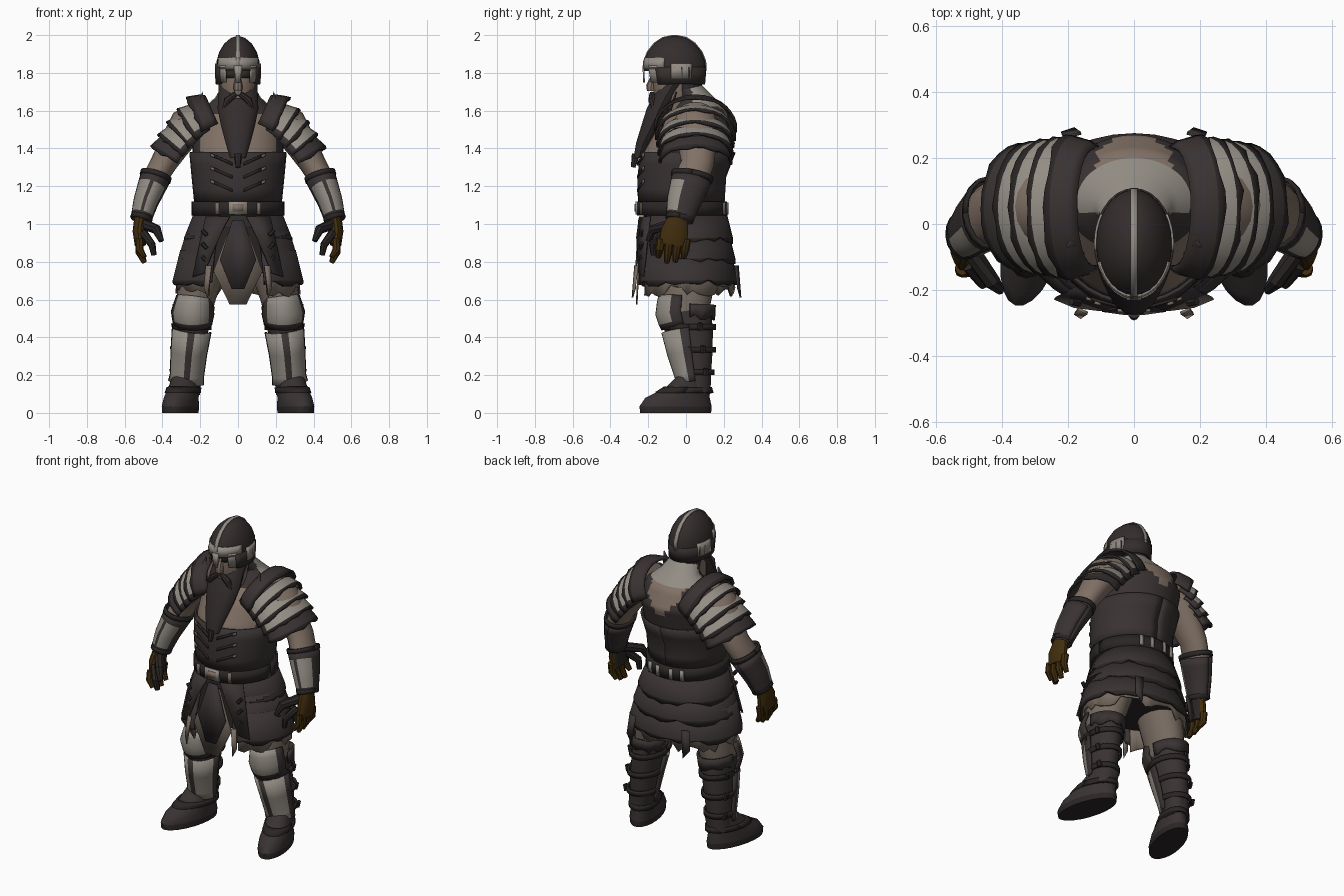
import bpy, bmesh, math, random
from mathutils import Vector

random.seed(4)
cube = bpy.data.objects.get("Cube")
if cube:
    bpy.data.objects.remove(cube)


def material(name, *rgb):
    m = bpy.data.materials.new(name)
    m.use_nodes = True
    m.diffuse_color = (*rgb, 1)
    m.node_tree.nodes["Principled BSDF"].inputs["Base Color"].default_value = (*rgb, 1)
    return m


LEATHER = material("dark leather", .041, .032, .032)
BLACK = material("black leather", .024, .019, .019)
METAL = material("worn steel", .29, .265, .23)
SKIN = material("skin", .22, .165, .13)
FUR = material("tan fur", .19, .15, .12)
GLOVE = material("brown glove", .055, .027, .004)
HAIR = material("dark hair", .034, .026, .026)
Y, Z = Vector((0, 1, 0)), Vector((0, 0, 1))


def skin_grid(name, rings, mats, closed, side=1, thick=0, rule=None):
    """Bridge rows of points; rule(row, column, centre) picks the material slot."""
    bm = bmesh.new()
    rows = [[bm.verts.new((p[0] * side, p[1], p[2])) for p in r] for r in rings]
    n = len(rows[0])
    for i in range(len(rows) - 1):
        for j in range(n if closed else n - 1):
            k = (j + 1) % n
            f = bm.faces.new((rows[i][j], rows[i][k], rows[i + 1][k], rows[i + 1][j]))
            if rule:
                c = f.calc_center_median()
                c.x *= side
                f.material_index = int(rule(i, j, c))
    if closed:
        bm.faces.new(rows[0])
        bm.faces.new(rows[-1])
    return finish(name, bm, mats, thick)


def finish(name, bm, mats, thick=0):
    bmesh.ops.recalc_face_normals(bm, faces=bm.faces)
    me = bpy.data.meshes.new(name)
    bm.to_mesh(me)
    bm.free()
    for m in mats:
        me.materials.append(m)
    ob = bpy.data.objects.new(name, me)
    bpy.context.collection.objects.link(ob)
    if thick:
        mod = ob.modifiers.new("thickness", "SOLIDIFY")
        mod.thickness, mod.offset = thick, 0
    bpy.ops.object.select_all(action="DESELECT")
    ob.select_set(True)
    bpy.context.view_layer.objects.active = ob
    bpy.ops.object.shade_smooth_by_angle(angle=math.radians(38))
    return ob


def loft(name, keys, mats, arc=None, n=16, sub=1, flat=False, side=1, thick=.012, rule=None, jag=0, grow=0, splay=0):
    """Elliptical rings (x, y, z, rx, ry), low to high; arc in degrees leaves an open plate."""
    ks = []
    for p, q in zip(keys, keys[1:]):
        ks += [[a + (b - a) * s / sub for a, b in zip(p, q)] for s in range(sub)]
    ks.append(list(keys[-1]))
    rings = []
    for i, k in enumerate(ks):
        lo, hi = ks[max(i - 1, 0)], ks[min(i + 1, len(ks) - 1)]
        t = Z if flat else (Vector(hi[:3]) - Vector(lo[:3])).normalized()
        a = Y.cross(t).normalized()
        b = t.cross(a)
        a0, a1 = arc or (0, 360)
        ring = []
        for j in range(n + 1 if arc else n):
            w = math.radians(a0 + (a1 - a0) * j / n)
            p = Vector(k[:3]) + a * (k[3] + grow) * math.cos(w) + b * (k[4] + grow) * math.sin(w)
            p.x -= p.y * splay
            if i == 0 and jag:
                p += t * random.uniform(-jag, jag)
            ring.append(p)
        rings.append(ring)
    return skin_grid(name, rings, mats, not arc, side, thick if arc else 0, rule)


def plate(name, pts, mat, side=1, thick=.009):
    bm = bmesh.new()
    bm.faces.new([bm.verts.new((p[0] * side, p[1], p[2])) for p in pts])
    return finish(name, bm, [mat], thick)


# Torso: bare chest and upper back, pale collar, leather elsewhere
torso = [(0, -.01, .98, .215, .205), (0, -.025, 1.12, .215, .212), (0, -.022, 1.25, .228, .217),
         (0, .01, 1.38, .24, .235), (0, .055, 1.5, .24, .215), (0, .075, 1.6, .2, .15), (0, .06, 1.67, .12, .09),
         (0, 0, 1.74, .08, .08)]


def torso_rule(i, j, c):
    if c.y < .03:
        return 1 if 1.36 < c.z < 1.58 and abs(c.x) < .21 else 0
    if c.z > 1.625:
        return 2
    return 1 if abs(c.x) < .11 and c.z > 1.45 + abs(c.x) else 0


loft("torso", torso, [LEATHER, SKIN, METAL], n=44, sub=6, flat=True, rule=torso_rule)
loft("vest", torso[1:4], [LEATHER], (-270, 90), n=32, sub=2, flat=True, grow=.012)
loft("belt", [(0, -.02, 1.045, .215, .21), (0, -.022, 1.12, .215, .21)], [BLACK], (0, 360), 32, flat=True,
     grow=.02, thick=.02)
plate("belt_buckle", [(-.05, -.262, 1.05), (.05, -.262, 1.05), (.05, -.262, 1.12), (-.05, -.262, 1.12)], METAL)
plate("buckle_centre", [(-.03, -.268, 1.065), (.03, -.268, 1.065), (.03, -.268, 1.105), (-.03, -.268, 1.105)], SKIN)
for s in (1, -1):
    for x in (.035, .1):
        y = .224 - x * x * 2
        plate("belt_stud", [(x, y, 1.05), (x + .022, y - .004, 1.05), (x + .022, y - .004, 1.115), (x, y, 1.115)], METAL, s)
    plate("belt_loop", [(.1, -.243, 1.05), (.12, -.238, 1.05), (.12, -.238, 1.115), (.1, -.243, 1.115)], FUR, s)
    for z in (1.17, 1.24, 1.31):
        plate("vest_strap", [(.03, -.255, z), (.13, -.226, z + .045), (.13, -.226, z + .06), (.03, -.255, z + .016)],
              BLACK, s)
        plate("strap_tip", [(.125, -.232, z + .04), (.145, -.224, z + .05), (.145, -.224, z + .065), (.125, -.232, z + .055)],
              FUR, s)

# Skirt: dark lining, fur hem, three overlapping rows of leather
loft("skirt_lining", [(0, 0, .74, .27, .2), (0, 0, 1.05, .21, .195)], [BLACK], n=24)
loft("fur_hem", [(0, .005, .645, .325, .25), (0, .005, .74, .315, .245), (0, 0, .84, .285, .235)], [FUR],
     (-62, 242), 44, flat=True, jag=.035)
for lo, hi, r0, r1, d0, d1 in ((.685, .86, .342, .3, .268, .24), (.8, .96, .314, .265, .255, .228),
                               (.91, 1.06, .282, .226, .242, .218)):
    loft("skirt_row", [(0, .0, lo, r0, d0), (0, .0, lo + .015, r0 - .002, d0), (0, -.01, hi, r1, d1)], [LEATHER, BLACK],
         (-66, 246), 30, flat=True, jag=.018, thick=.014, rule=lambda i, j, c: i == 0)

# Hanging front cloth with a fur edge
shape = [(.04, .99), (.13, .75), (.045, .575), (-.045, .575), (-.13, .75), (-.04, .99)]
plate("front_cloth_fur", [(x, -.24 - (1 - z) * .05, z) for x, z in shape], FUR)
plate("front_cloth", [(x * .74, -.249 - (1 - z) * .05, z + (1 - z) * .12 + .03) for x, z in shape], LEATHER)
for s in (1, -1):
    plate("front_tasset", [(.045, -.245, 1.04), (.17, -.19, 1.04), (.24, -.225, .72), (.18, -.25, .74), (.1, -.26, .93)],
          LEATHER, s)
    for z in (.8, .87, .94):
        loft("tasset_toggle", [(.165, -.24, z, .011, .011), (.19, -.235, z + .028, .011, .011)], [BLACK], n=6, side=s)
    # Ragged tails at the hem
    for x, y, w in ((.1, -.27, .03), (.12, .275, .05)):
        plate("hem_tail", [(x + .04, y, .78), (x + .04 + w, y * .95, .78), (x + .05 + w, y, .66), (x + .06, y * 1.05, .61)],
              LEATHER if y > 0 else FUR, s)

# Head, face and hair
loft("head", [(0, -.06, 1.6, .08, .08), (0, -.065, 1.68, .092, .105), (0, -.065, 1.77, .1, .115), (0, -.06, 1.88, .09, .11)],
     [SKIN], n=20, flat=True)
loft("nose", [(0, -.185, 1.705, .022, .022), (0, -.185, 1.73, .024, .026), (0, -.17, 1.79, .012, .012)], [SKIN], n=8)
loft("beard", [(0, -.25, 1.35, .04, .028), (0, -.225, 1.43, .066, .04), (0, -.18, 1.52, .09, .058),
               (0, -.14, 1.61, .108, .07), (0, -.105, 1.68, .105, .068), (0, -.06, 1.75, .103, .08)],
     [HAIR], n=14, flat=True)
loft("beard_braid", [(0, -.28, 1.3, .012, .012), (0, -.265, 1.37, .022, .022)], [HAIR], n=8)
loft("back_hair", [(0, .02, 1.63, .085, .06), (0, .0, 1.78, .1, .09)], [HAIR], n=14)
plate("mouth", [(-.03, -.18, 1.665), (.03, -.18, 1.665), (.025, -.178, 1.68), (-.025, -.178, 1.68)], SKIN)
for s in (1, -1):
    plate("eye", [(.014, -.186, 1.775), (.08, -.15, 1.77), (.08, -.15, 1.815), (.014, -.186, 1.81)], BLACK, s)
    loft("moustache", [(.08, -.17, 1.6, .01, .012), (.055, -.18, 1.655, .02, .02), (.01, -.18, 1.69, .014, .014)],
         [HAIR], n=8, side=s)

# Helmet with crest, brow band, nose guard and side plates
dome = [(0, -.06, 1.81, .115, .165), (0, -.06, 1.86, .114, .163), (0, -.06, 1.91, .1, .143), (0, -.06, 1.955, .073, .107),
        (0, -.06, 1.985, .038, .062), (0, -.06, 1.995, .008, .014)]
loft("helmet", dome, [HAIR], n=28, flat=True)
loft("helmet_neck_guard", [(0, -.055, 1.74, .114, .15), (0, -.06, 1.83, .115, .163)], [HAIR], (-38, 218), 20, flat=True)
loft("brow_band", [(0, -.06, 1.82, .115, .165), (0, -.06, 1.88, .11, .157)], [METAL], (-160, -20), 16, flat=True, thick=.008)
crest = [(k[1] - k[4] - .001, k[2] + .002) for k in dome] + [(k[1] + k[4] + .001, k[2] + .002) for k in dome[::-1]]
skin_grid("helmet_crest", [[(-.011, y, z), (.011, y, z)] for y, z in crest], [METAL], False, thick=.006)
plate("nose_guard", [(-.012, -.222, 1.75), (.012, -.222, 1.75), (.022, -.226, 1.84), (-.022, -.226, 1.84)], METAL)
for s in (1, -1):
    loft("helmet_side_plate", [(0, -.06, 1.77, .117, .16), (0, -.06, 1.85, .117, .165)], [METAL], (-7, 33), 5,
         flat=True, side=s, thick=.008)
    loft("cheek_guard", [(0, -.06, 1.75, .112, .15), (0, -.06, 1.8, .114, .16), (0, -.06, 1.84, .115, .164)], [METAL],
         (-56, -34), 4, flat=True, side=s, thick=.008)

forearm = [(.515, -.035, 1.02, .038, .055), (.487, -.01, 1.12, .05, .075), (.44, .03, 1.24, .064, .092)]
upper_arm = [(.395, .06, 1.32, .07, .088), (.34, .06, 1.41, .082, .1), (.27, .05, 1.52, .1, .12), (.18, .05, 1.58, .08, .1)]
shin = [(.275, .05, .1, .075, .08), (.27, .045, .2, .073, .088), (.26, .03, .32, .08, .112), (.245, .015, .44, .088, .128),
        (.235, .005, .53, .094, .125)]
for s in (1, -1):
    # Arm, bracer and gloved hand
    loft("arm", forearm + upper_arm, [SKIN], n=16, side=s)
    loft("bracer", forearm, [LEATHER, METAL], (-270, 90), 24, sub=3, grow=.011, side=s,
         rule=lambda i, j, c: 0 < i < 5 and 8 <= j <= 16 and j != 12)
    for k in (forearm[0], forearm[2]):
        loft("bracer_rim", [k, (k[0] - .008, k[1] + .005, k[2] + .025, k[3], k[4])], [BLACK], (0, 360), grow=.015, side=s)
    loft("palm", [(.517, -.07, .89, .03, .075), (.522, -.06, .96, .036, .074), (.512, -.04, 1.04, .036, .052)],
         [GLOVE, BLACK], n=14, side=s, rule=lambda i, j, c: c.x < .497)
    for f in range(4):
        y, drop = -.132 + f * .045, (.03, 0, .005, .025)[f]
        loft("finger", [(.495, y - .015, .795 + drop, .013, .014), (.522, y - .008, .85 + drop / 2, .021, .022),
                        (.52, y, .92, .022, .024)], [GLOVE, BLACK], n=8, side=s, rule=lambda i, j, c: c.x < .49)
    loft("thumb", [(.405, -.2, .91, .014, .015), (.43, -.175, .97, .026, .026), (.5, -.07, 1.0, .03, .03)],
         [BLACK], n=8, side=s)
    loft("hooked_finger", [(.445, -.17, .835, .014, .016), (.455, -.175, .89, .02, .024), (.5, -.12, .95, .024, .026)],
         [BLACK], n=8, side=s)

    # Layered shoulder armour: collar, three steel bands, leather cuff
    for b in range(5):
        f = b / 4
        w = math.radians(24 + 34 * f)
        d = Vector((math.cos(w), 0, -math.sin(w)))
        c = Vector((.135 + .165 * f, .05, 1.54 - .15 * f))
        r, q = .152 - .026 * f, .195 - .025 * f
        steps = ((.074, .02), (.056, .016), (.004, .002), (-.02, -.014))
        loft("shoulder_plate", [(*(c + d * h), r + e, q + e) for h, e in steps],
             [LEATHER if b in (0, 4) else METAL, LEATHER, BLACK], (-98, 98), 14, side=s, jag=.008, thick=.014,
             rule=lambda i, j, c: 2 if i == 0 else 1 if i == 2 or j in (0, 13) else 0)
    plate("collar_point", [(.15, -.09, 1.57), (.22, -.09, 1.6), (.19, -.05, 1.7)], LEATHER, s)

    # Leg, boot and leg armour
    loft("thigh", [(.235, .005, .5, .088, .11), (.22, .005, .62, .104, .135), (.17, .01, .82, .125, .15)], [FUR], n=18, side=s)
    loft("boot_shaft", shin, [LEATHER], n=20, side=s)
    loft("foot", [(.293, -.055, .0, .088, .19), (.293, -.055, .035, .09, .193), (.291, -.045, .08, .085, .172),
                  (.287, .01, .135, .08, .118), (.278, .045, .2, .075, .088)], [BLACK, LEATHER], n=22, flat=True,
         side=s, splay=.22, rule=lambda i, j, c: i > 0)
    loft("foot_strap", [(.291, -.01, .105, .084, .15), (.288, .01, .135, .082, .122)], [BLACK], (0, 360), 20, flat=True,
         side=s, splay=.22)
    loft("shin_guard", [shin[0][:2] + (.16, .078, .084)] + shin[1:4], [LEATHER, METAL], (-180, 0), 18, side=s, grow=.012,
         rule=lambda i, j, c: 1 < j < 16 and j not in (8, 9))
    loft("knee_guard", [(.24, 0, .47, .092, .122), (.24, -.015, .53, .104, .136), (.23, -.01, .61, .086, .125)],
         [LEATHER, METAL], (-175, -5), 14, sub=2, side=s, grow=.006, rule=lambda i, j, c: i > 0 and 2 < j < 12)
    for k in shin[1:4]:
        loft("boot_strap", [k, (k[0], k[1], k[2] + .03, k[3], k[4])], [BLACK], (-15, 195) if k[2] < .4 else (0, 360), 18,
             side=s, grow=.011)
        loft("boot_buckle", [(k[0] + k[3], k[1] + .06, k[2], .014, .018),
                             (k[0] + k[3] + .012, k[1] + .06, k[2] + .035, .01, .014)], [BLACK], n=6, side=s)
    loft("boot_cuff", [(.24, .02, .5, .1, .128), (.235, .02, .57, .107, .132)], [LEATHER], (0, 180), 14, side=s, jag=.015)
